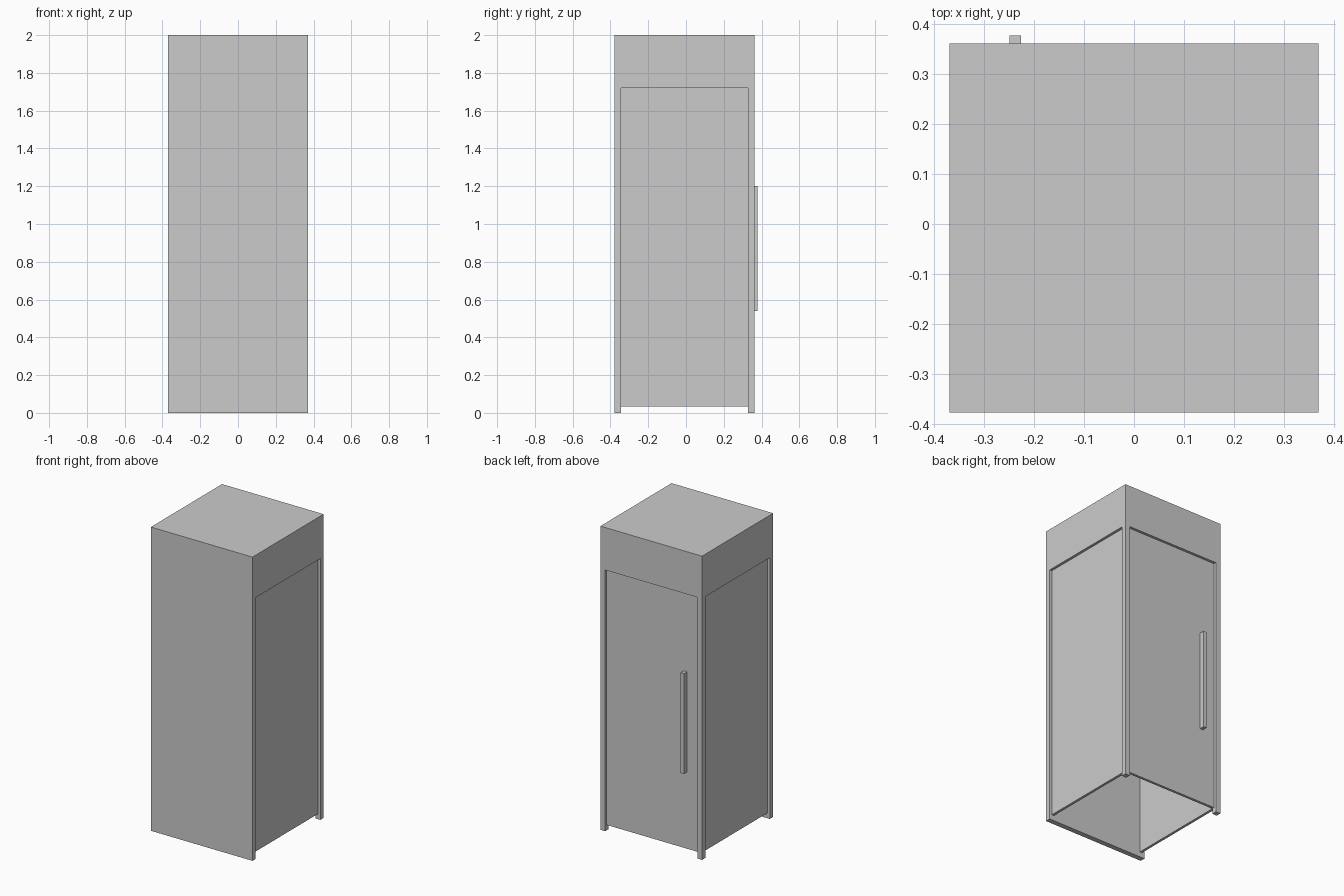
import bpy
import bmesh
from mathutils import Vector

cube = bpy.data.objects.get("Cube")
if cube:
    bpy.data.objects.remove(cube, do_unlink=True)

# Single painted finish
grey = bpy.data.materials.new("light grey")
grey.use_nodes = True
colour = (0.6, 0.6, 0.6, 1)
grey.diffuse_color = colour
grey.node_tree.nodes["Principled BSDF"].inputs["Base Color"].default_value = colour


def box(name, low, high):
    """Axis-aligned box between two corners."""
    low, high = Vector(low), Vector(high)
    bm = bmesh.new()
    bmesh.ops.create_cube(bm, size=1)
    for v in bm.verts:
        v.co = (low + high) / 2 + v.co * (high - low)
    mesh = bpy.data.meshes.new(name)
    bm.to_mesh(mesh)
    bm.free()
    mesh.materials.append(grey)
    obj = bpy.data.objects.new(name, mesh)
    bpy.context.collection.objects.link(obj)
    return obj


X = 0.37                       # half width
FRONT, BACK = -0.378, 0.362    # cabinet depth
HEAD, TOP = 1.72, 2.0          # header heights
POST, RECESS, GAP = 0.034, 0.017, 0.035

# Header block and full-height flat wall
box("header", (-X, FRONT, HEAD), (X, BACK, TOP))
box("front_wall", (-X, FRONT, 0), (X, FRONT + POST, HEAD))

# Corner posts and recessed side panels, open underneath
for side, name in ((-1, "right"), (1, "left")):
    outer, inner = side * X, side * (X - POST)
    face = side * (X - RECESS)
    xs = sorted((outer, inner))
    box(name + "_back_post", (xs[0], BACK - POST, 0), (xs[1], BACK, HEAD))
    xs = sorted((face, inner))
    box(name + "_panel", (xs[0], FRONT + POST, GAP), (xs[1], BACK - POST, HEAD))

# Recessed door with a long bar handle
box("door", (POST - X, BACK - POST, GAP), (X - POST, BACK - RECESS, HEAD))
box("door_handle", (-0.249, BACK - RECESS, 0.54), (-0.226, 0.378, 1.2))
